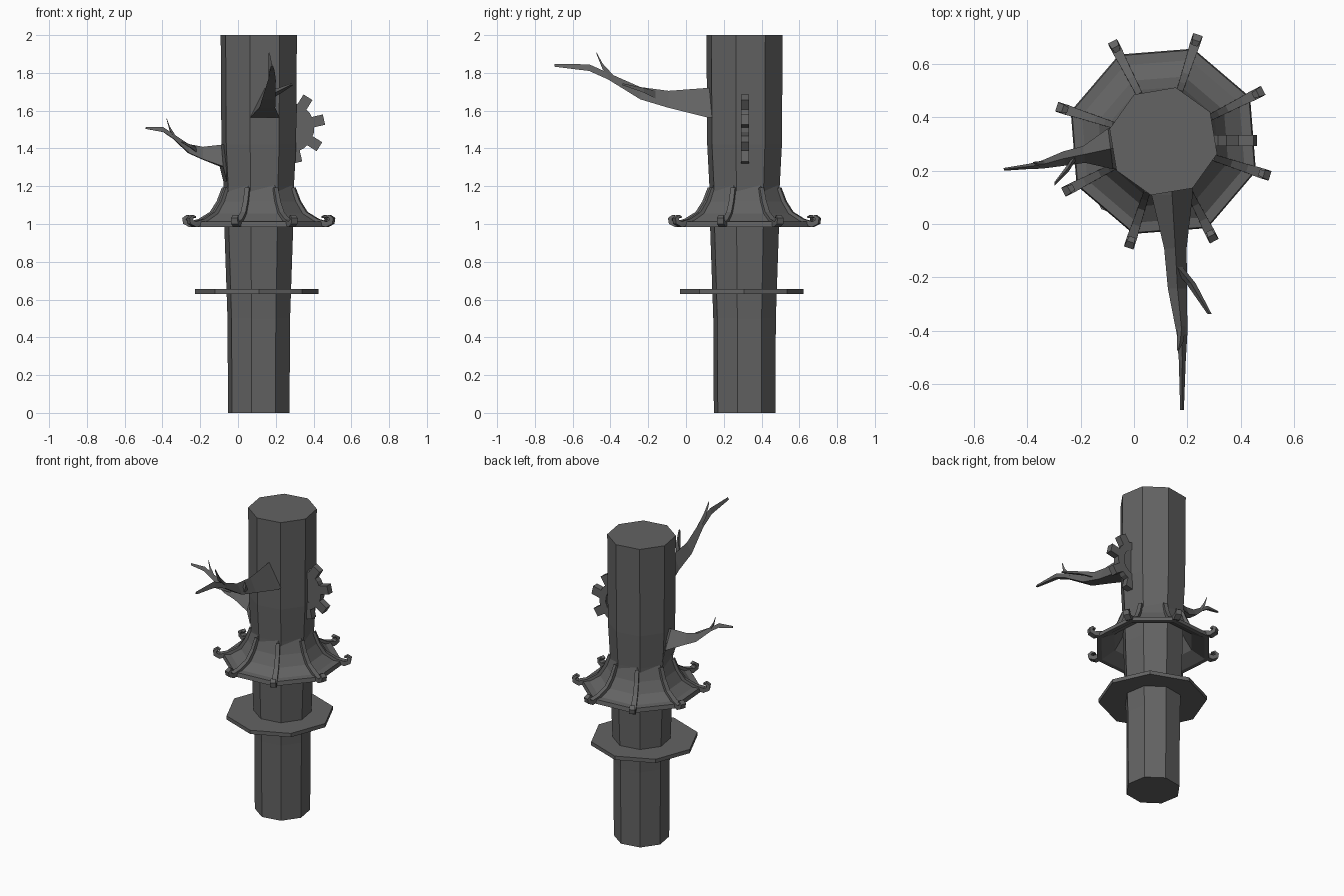
import bpy, bmesh
from math import cos, sin, radians
from mathutils import Vector

if "Cube" in bpy.data.objects:
    bpy.data.objects.remove(bpy.data.objects["Cube"], do_unlink=True)

grey = bpy.data.materials.new("dark grey")
grey.use_nodes = True
colour = (0.125, 0.125, 0.125, 1)
grey.diffuse_color = colour
grey.node_tree.nodes["Principled BSDF"].inputs["Base Color"].default_value = colour

AXIS = Vector((0.11, 0.31, 0))


def loft(name, rings, closed=False):
    """Join equal rings of points with flat faces; cap the ends or close the loop."""
    bm = bmesh.new()
    loops = [[bm.verts.new(p) for p in ring] for ring in rings]
    n = len(loops[0])
    pairs = list(zip(loops, loops[1:]))
    if closed:
        pairs.append((loops[-1], loops[0]))
    else:
        bm.faces.new(loops[0])
        bm.faces.new(loops[-1])
    for a, b in pairs:
        for i in range(n):
            j = (i + 1) % n
            bm.faces.new((a[i], a[j], b[j], b[i]))
    bmesh.ops.recalc_face_normals(bm, faces=bm.faces)
    mesh = bpy.data.meshes.new(name)
    bm.to_mesh(mesh)
    bm.free()
    mesh.materials.append(grey)
    obj = bpy.data.objects.new(name, mesh)
    bpy.context.collection.objects.link(obj)
    return obj


def octagon(r, z, turn, centre=AXIS):
    angles = [radians(turn + 45 * k) for k in range(8)]
    return [centre + Vector((r * cos(a), r * sin(a), z)) for a in angles]


def lathe(name, profile, turn, centre=AXIS, closed=False):
    return loft(name, [octagon(r, z, turn, centre) for r, z in profile], closed)


# Trunk and lower collar
lathe("trunk", [(0.167, 0), (0.17, 0.5), (0.187, 0.98), (0.191, 1.2),
                (0.203, 1.42), (0.207, 2)], 32)
lathe("collar_plate", [(0.327, 0.63), (0.327, 0.655)], 2, Vector((0.1, 0.295, 0)))

# Flared hollow skirt with a flat rim
SKIRT_TURN = 27
lathe("flared_skirt", [(0.18, 1.22), (0.215, 1.12), (0.255, 1.055), (0.32, 1.015),
                       (0.36, 1.012), (0.365, 0.985), (0.335, 0.985),
                       (0.25, 1.03), (0.205, 1.1), (0.17, 1.18)], SKIRT_TURN, closed=True)

# Ribs on the skirt corners, each curling up into a hook: radius, height, half width, half depth
rib_path = [(0.19, 1.19, 0.012, 0.012), (0.22, 1.115, 0.013, 0.012),
            (0.26, 1.055, 0.014, 0.012), (0.325, 1.015, 0.016, 0.013),
            (0.38, 0.998, 0.019, 0.015), (0.406, 1.01, 0.019, 0.013),
            (0.41, 1.028, 0.018, 0.011), (0.395, 1.042, 0.015, 0.007),
            (0.378, 1.036, 0.011, 0.004)]
for k in range(8):
    a = radians(SKIRT_TURN + 45 * k)
    out, side = Vector((cos(a), sin(a), 0)), Vector((-sin(a), cos(a), 0))
    rings = []
    for i, (r, z, w, d) in enumerate(rib_path):
        before, after = rib_path[max(i - 1, 0)], rib_path[min(i + 1, len(rib_path) - 1)]
        along = (out * (after[0] - before[0]) + Vector((0, 0, after[1] - before[1]))).normalized()
        up = along.cross(side)
        p = AXIS + out * r + Vector((0, 0, z))
        rings.append([p + side * w * s + up * d * t
                      for s, t in ((-1, -1), (1, -1), (1, 1), (-1, 1))])
    loft(f"hook_rib_{k + 1}", rings)

# Cog half sunk in the side of the trunk
COG = Vector((0.27, 0.313, 1.51))


def cog_point(r, a, y, across=0):
    return COG + Vector((r * cos(a) - across * sin(a), y, r * sin(a) + across * cos(a)))


def disc(radius, y):
    return [cog_point(radius, radians(13 + 22.5 * i), y) for i in range(16)]


loft("cog_rim", [disc(0.135, -0.021), disc(0.135, 0.021),
                 disc(0.088, 0.021), disc(0.088, -0.021)], closed=True)
loft("cog_web", [disc(0.09, -0.015), disc(0.09, 0.015)])
for k in range(8):
    a = radians(13 + 45 * k)
    loft(f"cog_tooth_{k + 1}", [[cog_point(r, a, y, w) for r, w in
                                 ((0.12, -0.028), (0.19, -0.028), (0.19, 0.028), (0.12, 0.028))]
                                for y in (-0.021, 0.021)])


# Branches: triangular sections given as distance out, sideways, half width, bottom, top
limb = [(-0.04, 0, 0.077, 0, 0.155), (0, 0, 0.077, 0, 0.155), (0.2, 0.012, 0.042, 0.05, 0.14),
        (0.35, 0.02, 0.036, 0.095, 0.16), (0.52, 0.037, 0.02, 0.2, 0.235),
        (0.62, 0.038, 0.013, 0.245, 0.28), (0.805, 0.037, 0.007, 0.268, 0.283)]
fork = [(0.49, 0.036, 0.015, 0.19, 0.22), (0.55, 0.03, 0.012, 0.255, 0.285),
        (0.582, 0.022, 0.004, 0.335, 0.345)]
twig = [(0.27, 0.02, 0.02, 0.1, 0.14), (0.33, 0.07, 0.018, 0.13, 0.155),
        (0.445, 0.14, 0.008, 0.17, 0.18)]


def branch(name, root, heading, length, width, height, flare=0):
    a = radians(heading)
    out, side = Vector((cos(a), sin(a), 0)), Vector((-sin(a), cos(a), 0))
    for part, sections in (("limb", limb), ("fork", fork), ("twig", twig)):
        rings = []
        for u, v, w, low, high in sections:
            p = root + out * u * length + side * v * width
            drop = flare if u < 0 else 0
            half = w * (1 if u <= 0 else width)
            rings.append([p - side * half + Vector((0, 0, low * height - drop)),
                          p + side * half + Vector((0, 0, low * height - drop)),
                          p + Vector((0, 0, high * height))])
        loft(f"{name}_{part}", rings)


branch("front_branch", Vector((0.143, 0.108, 1.565)), 270, 1, 1, 1)
branch("right_branch", Vector((-0.088, 0.282, 1.305)), 187, 0.505, 0.75, 0.74, 0.08)
